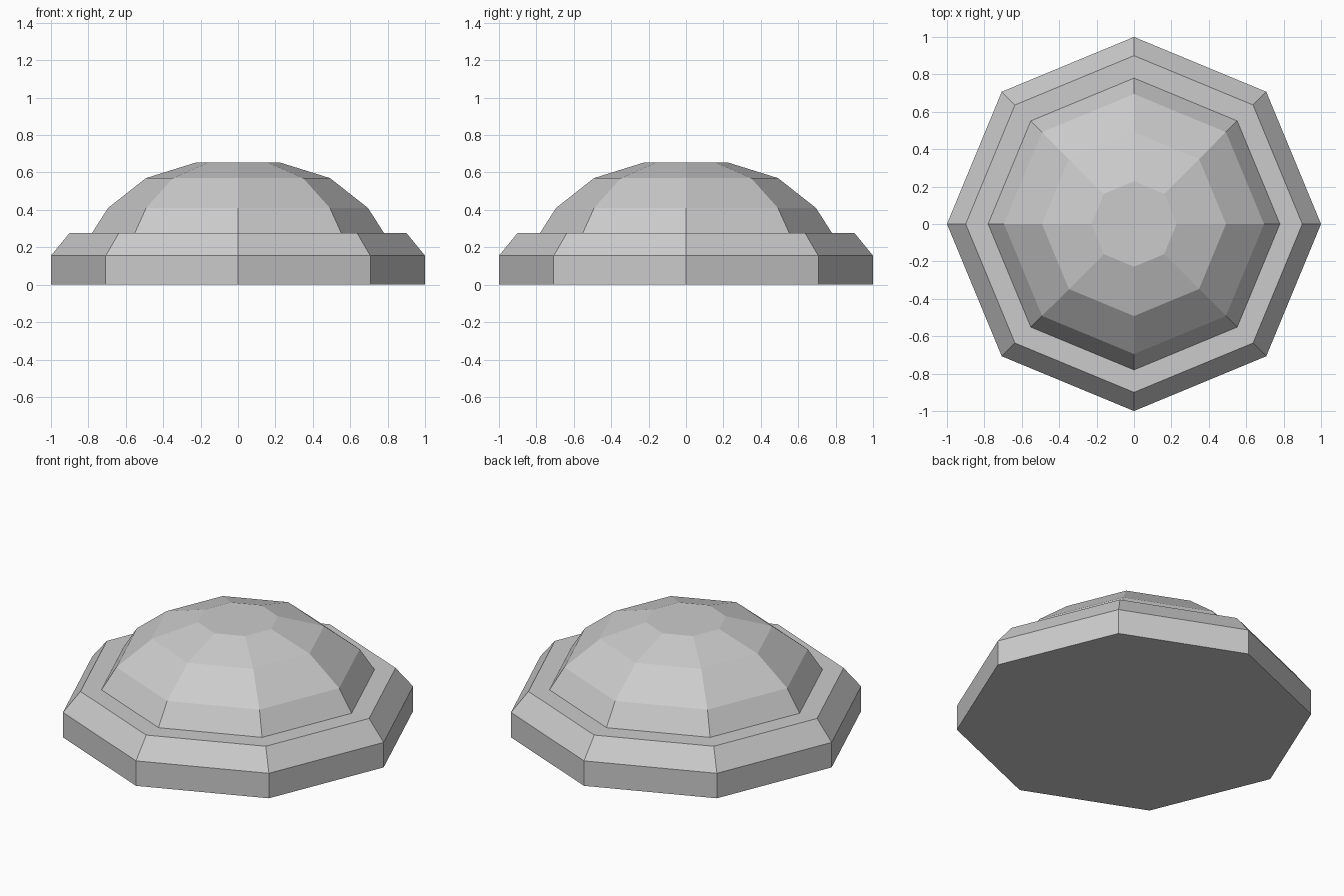
import bpy
import bmesh
from math import cos, sin, tau

SIDES = 8

cube = bpy.data.objects.get("Cube")
if cube:
    bpy.data.objects.remove(cube, do_unlink=True)

grey = bpy.data.materials.new("light_grey")
grey.use_nodes = True
colour = (0.6, 0.6, 0.6, 1)
grey.diffuse_color = colour
grey.node_tree.nodes["Principled BSDF"].inputs["Base Color"].default_value = colour


def faceted_shell(name, profile, cap_bottom=False, cap_top=False):
    """Sweep a (radius, height) profile around z with flat sides."""
    bm = bmesh.new()
    rings = [[bm.verts.new((r * cos(tau * i / SIDES), r * sin(tau * i / SIDES), z))
              for i in range(SIDES)] for r, z in profile]
    for low, high in zip(rings, rings[1:]):
        for i in range(SIDES):
            j = (i + 1) % SIDES
            bm.faces.new((low[i], low[j], high[j], high[i]))
    if cap_bottom:
        bm.faces.new(rings[0][::-1])
    if cap_top:
        bm.faces.new(rings[-1])
    mesh = bpy.data.meshes.new(name)
    bm.to_mesh(mesh)
    bm.free()
    mesh.materials.append(grey)
    obj = bpy.data.objects.new(name, mesh)
    bpy.context.collection.objects.link(obj)
    return obj


# Base plinth: upright wall, sloped shoulder and flat ledge up to the dome
ledge = (0.78, 0.277)
faceted_shell("base", [(1, 0), (1, 0.155), (0.9, 0.277), ledge], cap_bottom=True)

# Faceted dome rising from the ledge to a flat top
faceted_shell("dome", [ledge, (0.695, 0.41), (0.492, 0.57), (0.228, 0.652)], cap_top=True)
